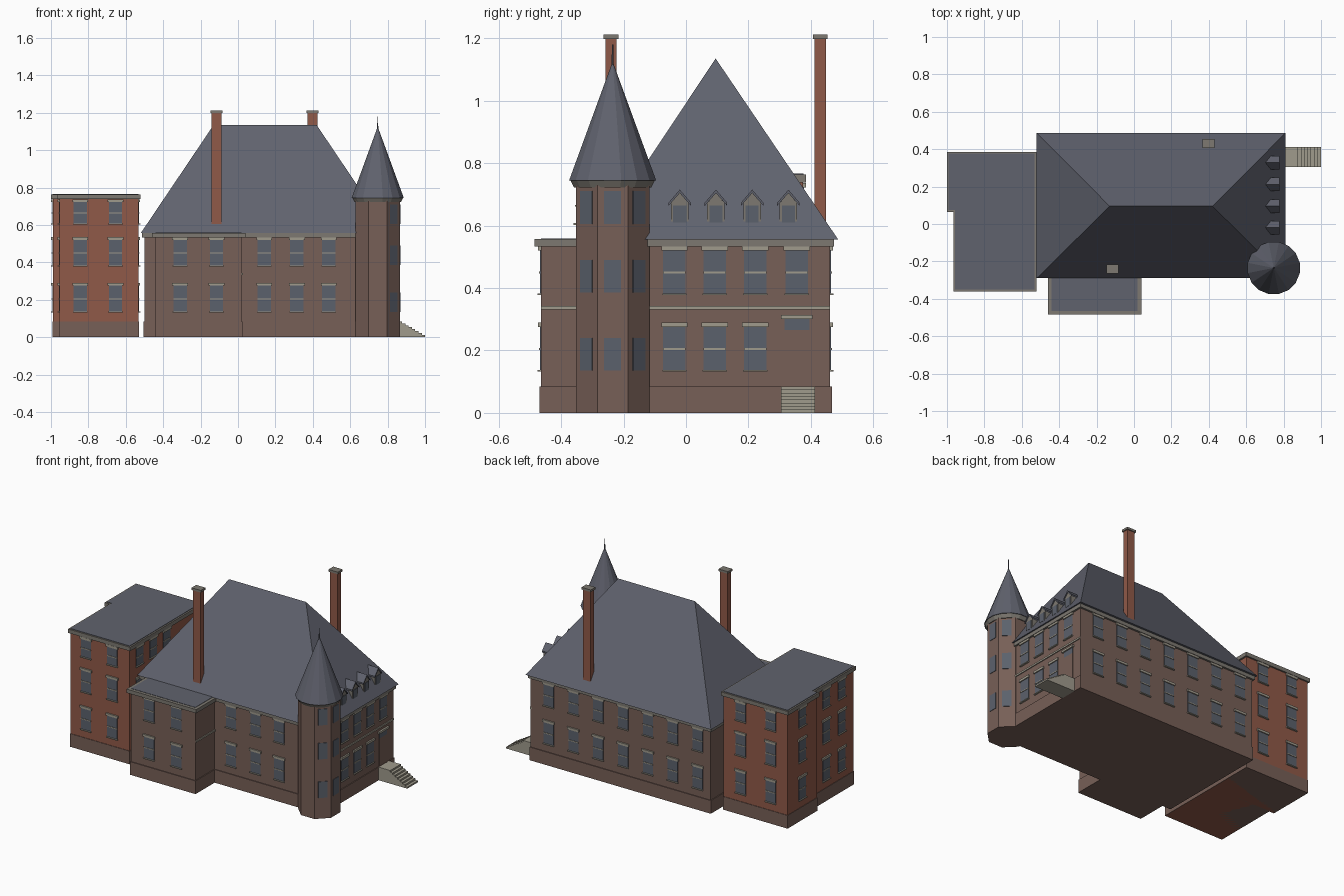
import bpy, bmesh, math
from mathutils import Matrix, Vector

cube = bpy.data.objects.get("Cube")
if cube:
    bpy.data.objects.remove(cube, do_unlink=True)


def material(name, rgb):
    m = bpy.data.materials.new(name)
    m.diffuse_color = (*rgb, 1)
    m.use_nodes = True
    m.node_tree.nodes["Principled BSDF"].inputs["Base Color"].default_value = (*rgb, 1)
    return m


BROWN = material("brown_stone", (0.185, 0.115, 0.095))
BRICK = material("red_brick", (0.28, 0.10, 0.065))
SLATE = material("slate", (0.117, 0.123, 0.155))
GLASS = material("window_glass", (0.105, 0.12, 0.15))
TRIM = material("pale_stone", (0.35, 0.325, 0.265))
CORNICE = material("grey_stone", (0.205, 0.19, 0.165))


def finish(bm, name, mat):
    bmesh.ops.recalc_face_normals(bm, faces=bm.faces)
    mesh = bpy.data.meshes.new(name)
    bm.to_mesh(mesh)
    bm.free()
    mesh.materials.append(mat)
    obj = bpy.data.objects.new(name, mesh)
    bpy.context.scene.collection.objects.link(obj)
    return obj


def add_box(bm, lo, hi, frame=Matrix()):
    lo, hi = Vector(lo), Vector(hi)
    size = Matrix.Diagonal((*(hi - lo), 1))
    bmesh.ops.create_cube(bm, size=1, matrix=frame @ Matrix.Translation((lo + hi) / 2) @ size)


def box(name, mat, x, y, z):
    bm = bmesh.new()
    add_box(bm, (x[0], y[0], z[0]), (x[1], y[1], z[1]))
    return finish(bm, name, mat)


def prism(name, mat, sides, r1, r2, z0, z1, center, turn=0):
    bm = bmesh.new()
    place = Matrix.Translation((*center, (z0 + z1) / 2)) @ Matrix.Rotation(turn, 4, "Z")
    bmesh.ops.create_cone(bm, cap_ends=True, segments=sides, radius1=r1, radius2=r2,
                          depth=z1 - z0, matrix=place)
    return finish(bm, name, mat)


def grow(span, d):
    return (span[0] - d, span[1] + d)


# Windows are gathered into shared meshes; a wall frame has -y pointing outwards
glass, trim = bmesh.new(), bmesh.new()
SOUTH, EAST, NORTH, WEST = 0, 90, 180, 270


def wall_frame(x, y, side):
    return Matrix.Translation((x, y, 0)) @ Matrix.Rotation(math.radians(side), 4, "Z")


def window(x, y, side, z0, z1):
    f = wall_frame(x, y, side)
    mid = (z0 + z1) / 2
    add_box(glass, (-0.036, -0.003, z0), (0.036, 0.003, z1), f)
    add_box(trim, (-0.036, -0.006, mid - 0.003), (0.036, 0, mid + 0.003), f)
    add_box(trim, (-0.039, -0.010, z0 - 0.003), (0.039, 0, z0 + 0.003), f)
    add_box(trim, (-0.042, -0.009, z1), (0.042, 0, z1 + 0.015), f)


LOW, HIGH, TOP = (0.135, 0.275), (0.38, 0.52), (0.605, 0.722)


def windows(places, side, rows):
    for x, y in places:
        for z0, z1 in rows:
            window(x, y, side, z0, z1)


# Main block and front bay
MX, MY = (-0.50, 0.79), (-0.27, 0.462)
BX, BY = (-0.44, 0.02), (-0.465, -0.26)
box("main_walls", BROWN, MX, MY, (0, 0.54))
box("main_plinth", BROWN, grow(MX, 0.005), grow(MY, 0.005), (0, 0.085))
box("main_cornice", CORNICE, grow(MX, 0.012), grow(MY, 0.012), (0.533, 0.556))
box("bay_walls", BROWN, BX, BY, (0, 0.54))
box("bay_plinth", BROWN, grow(BX, 0.005), grow(BY, 0.005), (0, 0.085))
box("bay_cornice", CORNICE, grow(BX, 0.02), grow(BY, 0.02), (0.533, 0.557))
box("bay_roof", SLATE, BX, BY, (0.55, 0.559))

windows([(x, BY[0]) for x in (-0.31, -0.115)], SOUTH, (LOW, HIGH))
windows([(x, MY[0]) for x in (0.14, 0.315, 0.485)], SOUTH, (LOW, HIGH))
windows([(0.66 - 0.178 * i, MY[1]) for i in range(7)], NORTH, (LOW, HIGH))
windows([(MX[1], y) for y in (-0.037, 0.092, 0.222)], EAST, (LOW, HIGH))
windows([(MX[1], 0.355)], EAST, (HIGH,))

# String course on the entrance side
box("string_course", TRIM, (0.78, 0.796), (-0.2, MY[1]), (0.331, 0.342))
box("bay_string_course", TRIM, (0.01, 0.026), (BY[0], MY[0]), (0.331, 0.342))

# Entrance: transom light, lintel and door
door = wall_frame(MX[1], 0.355, EAST)
add_box(glass, (-0.04, -0.003, 0.265), (0.04, 0.003, 0.3), door)
add_box(trim, (-0.05, -0.012, 0.3), (0.05, 0, 0.313), door)
box("door", BROWN, (0.785, 0.793), (0.315, 0.395), (0.085, 0.265))

# Hipped roof: a slab whose upper face shrinks to a ridge
EX, EY, RX, RY = (-0.52, 0.81), (-0.29, 0.487), (-0.13, 0.42), 0.095
bm = bmesh.new()
base = [bm.verts.new((x, y, 0.556)) for x, y in
        ((EX[0], EY[0]), (EX[1], EY[0]), (EX[1], EY[1]), (EX[0], EY[1]))]
west, east = [bm.verts.new((x, RY, 1.135)) for x in RX]
a, b, c, d = base
for face in ((a, b, east, west), (b, c, east), (c, d, west, east), (d, a, west), (d, c, b, a)):
    bm.faces.new(face)
finish(bm, "main_roof", SLATE)

# Dormers on the entrance slope
outline = ((-0.028, 0.605), (0.028, 0.605), (0.028, 0.672), (0, 0.704), (-0.028, 0.672))
dormers, caps = bmesh.new(), bmesh.new()


def extrude_x(bm, points, y, x0, x1):
    face = bm.faces.new([bm.verts.new((x0, y + p, z)) for p, z in points])
    side = bmesh.ops.extrude_face_region(bm, geom=[face])["geom"]
    bmesh.ops.translate(bm, vec=(x1 - x0, 0, 0),
                        verts=[v for v in side if isinstance(v, bmesh.types.BMVert)])


for i in range(4):
    y = -0.02 + 0.116 * i
    extrude_x(dormers, outline, y, 0.64, 0.772)
    for s in (-1, 1):
        slope = ((0, 0.704), (s * 0.036, 0.663), (s * 0.036, 0.673), (0, 0.715))
        extrude_x(caps, slope, y, 0.64, 0.777)
    add_box(glass, (-0.021, -0.003, 0.61), (0.021, 0, 0.665), wall_frame(0.772, y, EAST))
finish(dormers, "dormer_walls", CORNICE)
finish(caps, "dormer_roofs", SLATE)

# Octagonal corner tower
TC, APOTHEM = (0.747, -0.235), 0.118
R = APOTHEM / math.cos(math.pi / 8)
EIGHTH = math.pi / 8
prism("tower_walls", BROWN, 8, R, R, 0, 0.73, TC, EIGHTH)
prism("tower_cornice", CORNICE, 16, 0.126, 0.138, 0.722, 0.745, TC, EIGHTH / 2)
prism("tower_roof", SLATE, 16, 0.142, 0.004, 0.745, 1.115, TC, EIGHTH / 2)
prism("tower_finial", SLATE, 6, 0.004, 0.002, 1.1, 1.18, TC)
for side in (45, 90, 135):
    for z in (0.135, 0.385, 0.605):
        f = wall_frame(*TC, side)
        add_box(glass, (-0.027, -APOTHEM - 0.003, z), (0.027, -APOTHEM + 0.003, z + 0.105), f)

# Brick wing in two flat-roofed blocks
ROWS = (LOW, HIGH, TOP)
for name, x, y in (("rear_wing", (-0.99, -0.532), (0.075, 0.375)),
                   ("front_wing", (-0.955, -0.532), (-0.35, 0.075))):
    box(name + "_walls", BRICK, x, y, (0, 0.745))
    box(name + "_plinth", BROWN, grow(x, 0.003), grow(y, 0.003), (0, 0.085))
    box(name + "_cornice", CORNICE, grow(x, 0.011), grow(y, 0.01), (0.738, 0.763))
    box(name + "_roof", SLATE, grow(x, 0.001), grow(y, 0.001), (0.75, 0.766))
windows([(x, -0.35) for x in (-0.843, -0.655)], SOUTH, ROWS)
windows([(x, 0.375) for x in (-0.87, -0.655)], NORTH, ROWS)
windows([(-0.99, 0.225)], WEST, ROWS)
windows([(-0.955, y) for y in (-0.07, -0.23)], WEST, ROWS)
windows([(-0.532, y) for y in (-0.25, -0.11, 0.03)], EAST, ROWS)

# Chimneys with stone caps
for name, cx, cy, z in (("front_chimney", -0.115, -0.24, 0.58),
                        ("rear_chimney", 0.398, 0.43, 0.58)):
    box(name, BRICK, (cx - 0.027, cx + 0.027), (cy - 0.018, cy + 0.018), (z, 1.2))
    box(name + "_cap", CORNICE, (cx - 0.033, cx + 0.033), (cy - 0.024, cy + 0.024), (1.198, 1.212))

# Entrance steps with a landing
STEPS, RISE, RUN = 8, 0.0106, 0.0175
steps = [(0.785, 0), (1.0, 0)]
for i in range(STEPS):
    x = 1.0 - i * RUN
    steps += [(x, (i + 1) * RISE), (x - RUN, (i + 1) * RISE)]
steps[-1] = (0.785, STEPS * RISE)
bm = bmesh.new()
face = bm.faces.new([bm.verts.new((x, 0.305, z)) for x, z in steps])
ext = bmesh.ops.extrude_face_region(bm, geom=[face])["geom"]
bmesh.ops.translate(bm, vec=(0, 0.108, 0), verts=[v for v in ext if isinstance(v, bmesh.types.BMVert)])
finish(bm, "entrance_steps", TRIM)

finish(glass, "window_panes", GLASS)
finish(trim, "window_surrounds", TRIM)
